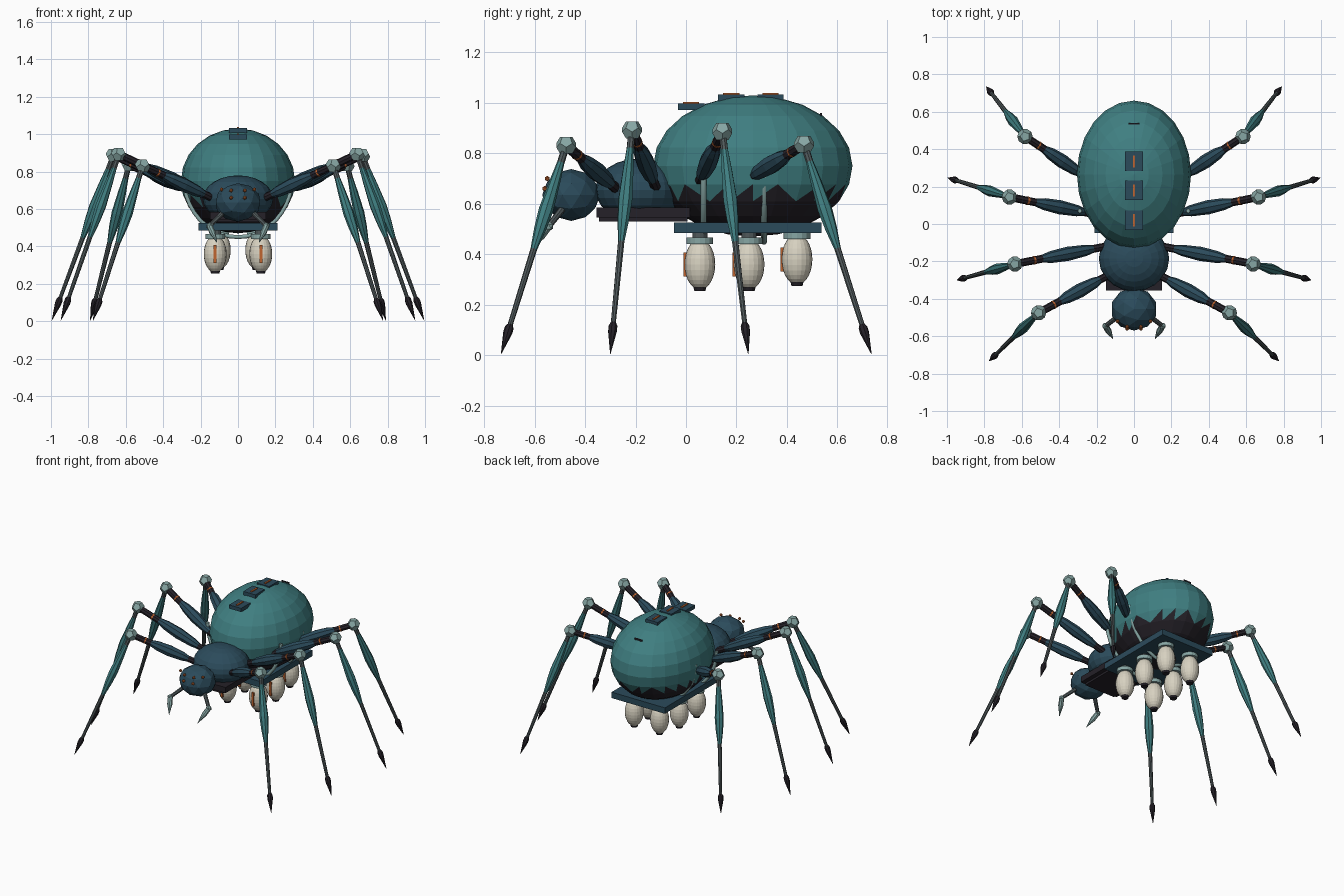
import bpy, bmesh, math
from mathutils import Vector, Matrix

if "Cube" in bpy.data.objects:
    bpy.data.objects.remove(bpy.data.objects["Cube"])


def material(name, rgb):
    m = bpy.data.materials.new(name)
    m.use_nodes = True
    m.diffuse_color = (*rgb, 1)
    m.node_tree.nodes["Principled BSDF"].inputs["Base Color"].default_value = (*rgb, 1)
    return m


TEAL = material("teal shell", (.05, .21, .22))
BLUE = material("dark blue armour", (.024, .07, .105))
BLACK = material("near black", (.018, .015, .021))
GREY = material("gunmetal", (.08, .1, .105))
LIGHT = material("pale joint", (.24, .38, .37))
CREAM = material("cream pod", (.68, .64, .53))
ORANGE = material("orange glow", (.53, .13, .03))


def finish(name, bm, *mats):
    bmesh.ops.recalc_face_normals(bm, faces=bm.faces)
    me = bpy.data.meshes.new(name)
    bm.to_mesh(me)
    bm.free()
    for m in mats:
        me.materials.append(m)
    ob = bpy.data.objects.new(name, me)
    bpy.context.collection.objects.link(ob)
    return ob


def placed(center, size):
    return Matrix.Translation(center) @ Matrix.Diagonal((*size, 1))


def box(name, center, size, mat):
    bm = bmesh.new()
    bmesh.ops.create_cube(bm, size=1, matrix=placed(center, size))
    return finish(name, bm, mat)


def ball(name, center, radii, mat, segs=20, rings=12):
    bm = bmesh.new()
    bmesh.ops.create_uvsphere(bm, u_segments=segs, v_segments=rings, radius=1,
                              matrix=placed(center, radii))
    return finish(name, bm, mat)


def gem(name, center, radii, mat, level):
    bm = bmesh.new()
    bmesh.ops.create_icosphere(bm, subdivisions=level, radius=1, matrix=placed(center, radii))
    return finish(name, bm, mat)


def spindle(name, a, b, profile, mat, sides=8):
    """Turned rod between a and b; the profile is (fraction along, radius)."""
    a, b = Vector(a), Vector(b)
    turn = (b - a).to_track_quat('Z', 'Y')
    bm = bmesh.new()
    rings = []
    for t, r in profile:
        rings.append([bm.verts.new(a.lerp(b, t) + turn @ Vector(
            (r * math.cos(i * math.tau / sides), r * math.sin(i * math.tau / sides), 0)))
            for i in range(sides)])
    for lo, hi in zip(rings, rings[1:]):
        for i in range(sides):
            j = (i + 1) % sides
            bm.faces.new((lo[i], lo[j], hi[j], hi[i]))
    bm.faces.new(rings[0][::-1])
    bm.faces.new(rings[-1])
    return finish(name, bm, mat)


def knee_joint(name, center, radius):
    # Twelve-sided joint: hull of the face centres of an icosahedron
    src = bmesh.new()
    bmesh.ops.create_icosphere(src, subdivisions=1, radius=1)
    bm = bmesh.new()
    for f in src.faces:
        bm.verts.new(Vector(center) + f.calc_center_median().normalized() * radius)
    src.free()
    bmesh.ops.convex_hull(bm, input=bm.verts)
    return finish(name, bm, LIGHT)


# Abdomen with a saw-toothed dark underside
AC, AR = Vector((0, .265, .75)), (.305, .395, .28)
bm = bmesh.new()
bmesh.ops.create_uvsphere(bm, u_segments=24, v_segments=12, radius=1)
belt = [f for f in bm.faces if -.5 < f.calc_center_median().z < -.26]
bmesh.ops.triangulate(bm, faces=belt)
for f in bm.faces:
    f.material_index = int(f.calc_center_median().z < -.375)
bmesh.ops.transform(bm, matrix=placed(AC, AR), verts=bm.verts)
finish("abdomen", bm, TEAL, BLACK)

# Spine plates with glowing slots, and the rear vent
for i, (y, z) in enumerate([(.02, .985), (.18, 1.02), (.335, 1.02)]):
    box(f"spine_plate_{i}", (0, y, z), (.095, .105, .026), BLUE)
    box(f"spine_slot_{i}", (0, y, z + .015), (.012, .065, .008), ORANGE)
box("rear_vent", (0, .535, .955), (.06, .008, .012), BLACK)

# Thorax, chest plates and head
ball("thorax", (0, -.185, .655), (.188, .175, .125), BLUE, 20, 12)
box("chest_plate", (0, -.17, .565), (.3, .37, .04), BLACK)
box("chest_keel", (0, -.17, .54), (.24, .35, .02), BLACK)
gem("head", (0, -.455, .635), (.125, .115, .103), BLUE, 2)

# Belly platform
box("belly_platform", (0, .245, .505), (.42, .585, .042), BLUE)

# Hoops carrying the platform
for k, y in enumerate((.07, .31)):
    cu = bpy.data.curves.new(f"hoop_{k}", 'CURVE')
    cu.dimensions = '3D'
    cu.bevel_depth = .012
    cu.bevel_resolution = 1
    sp = cu.splines.new('POLY')
    sp.points.add(20)
    for i, p in enumerate(sp.points):
        a = math.pi * (1 + i / 20)
        p.co = (.29 * math.cos(a), y, .77 + .32 * math.sin(a), 1)
    cu.use_fill_caps = True
    cu.materials.append(LIGHT)
    bpy.context.collection.objects.link(bpy.data.objects.new(f"hoop_{k}", cu))

# Leg layout: hip, knee and foot on the model's left
LEGS = [((.13, -.27, .655), (.51, -.475, .832), (.775, -.733, .005)),
        ((.15, -.12, .665), (.637, -.214, .893), (.947, -.3, .005)),
        ((.2, .05, .68), (.666, .144, .887), (.995, .247, .005)),
        ((.24, .24, .695), (.583, .468, .836), (.79, .735, .005))]

for side, s in (("left", 1), ("right", -1)):
    def mir(p):
        return Vector((p[0] * s, p[1], p[2]))

    # Legs
    for n, (hip, knee, foot) in enumerate(LEGS):
        tag = f"{side}_{n + 1}"
        hip, knee, foot = mir(hip), mir(knee), mir(foot)
        spindle(f"thigh_rod_{tag}", hip, knee, [(0, .021), (1, .021)], BLACK)
        spindle(f"thigh_armour_{tag}", hip, knee,
                [(.12, .018), (.22, .03), (.42, .038), (.6, .032), (.72, .019)], BLUE)
        spindle(f"thigh_band_{tag}", hip, knee, [(.78, .0225), (.8, .0225)], ORANGE)
        knee_joint(f"knee_{tag}", knee, .042)
        spindle(f"shin_rod_{tag}", knee, foot, [(0, .015), (.4, .014), (.9, .01)], GREY)
        spindle(f"shin_armour_{tag}", knee, foot,
                [(.06, .013), (.18, .022), (.31, .029), (.4, .024), (.5, .013)], TEAL)
        spindle(f"claw_{tag}", knee, foot,
                [(.86, .011), (.875, .018), (.9, .018), (1, .001)], BLACK)

    # Eyes
    for n, p in enumerate([(.037, -.55, .7), (.037, -.56, .66), (.088, -.52, .705)]):
        gem(f"eye_{side}_{n}", mir(p), (.011, .011, .011), ORANGE, 1)

    # Jaws with pale fangs
    root, elbow, tip = mir((.08, -.49, .58)), mir((.152, -.545, .51)), mir((.112, -.615, .42))
    spindle(f"jaw_{side}", root, elbow, [(0, .014), (1, .012)], GREY)
    gem(f"jaw_joint_{side}", elbow, (.02, .02, .02), LIGHT, 1)
    spindle(f"fang_{side}", elbow, tip, [(0, .016), (.4, .017), (1, .001)], LIGHT)

    # Hanging pods with collar, end cap and glowing strip
    for n, (x, y, z) in enumerate([(.122, .055, .36), (.122, .25, .36), (.1, .44, .38)]):
        tag = f"{side}_{n}"
        ball(f"pod_{tag}", mir((x, y, z)), (.061, .061, .1), CREAM, 20, 14)
        spindle(f"pod_neck_{tag}", mir((x, y, z + .07)), mir((x, y, .49)),
                [(0, .03), (1, .03)], GREY, 12)
        spindle(f"pod_collar_{tag}", mir((x, y, z + .08)), mir((x, y, z + .106)),
                [(0, .053), (1, .053)], LIGHT, 16)
        spindle(f"pod_cap_{tag}", mir((x, y, z - .105)), mir((x, y, z - .09)),
                [(0, .022), (1, .026)], BLACK, 12)
        box(f"pod_strip_{tag}", mir((x, y - .058, z)), (.016, .014, .095), ORANGE)
